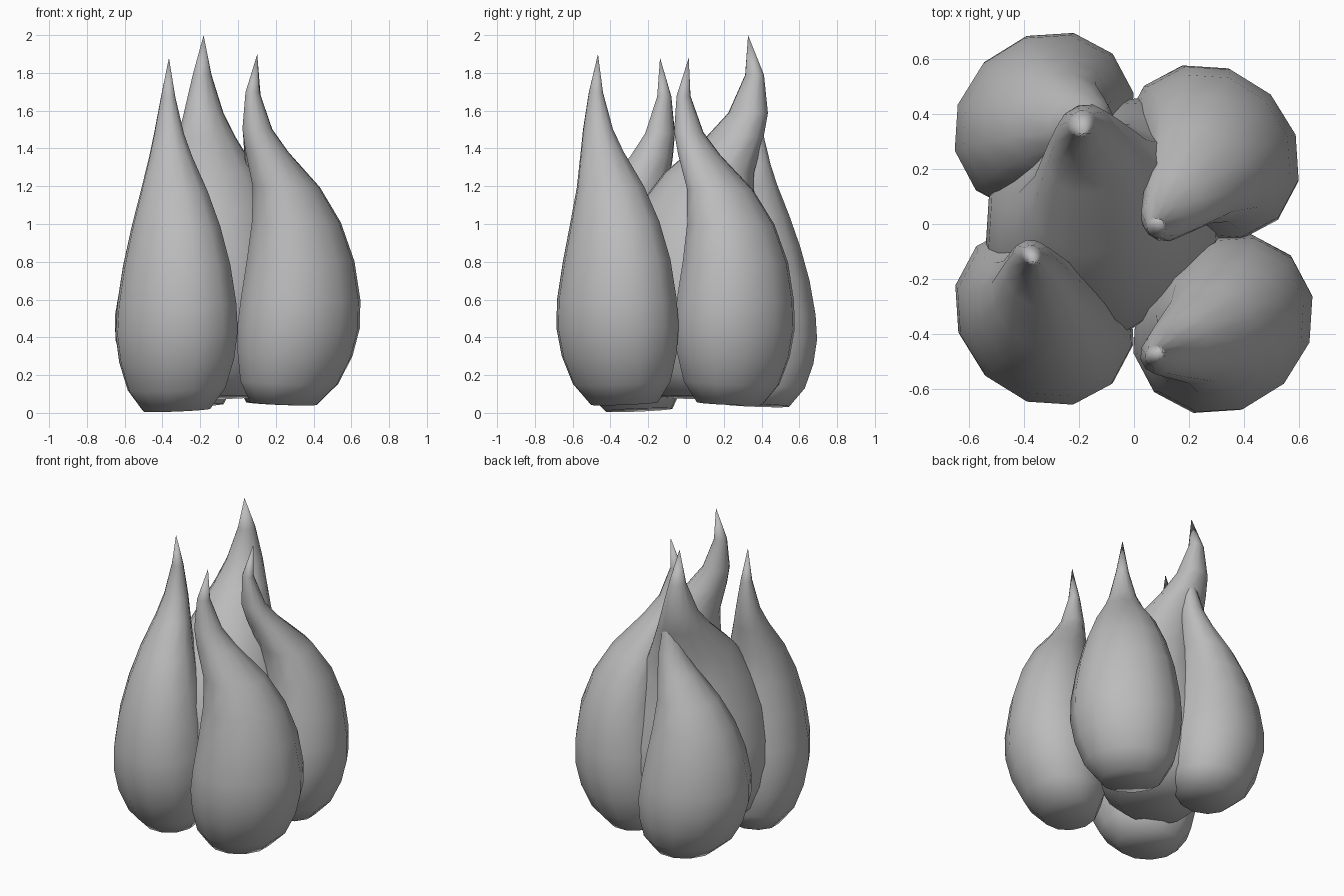
import bpy, bmesh, math
from mathutils import Vector

cube = bpy.data.objects.get("Cube")
if cube:
    bpy.data.objects.remove(cube, do_unlink=True)

# Single grey material
grey = bpy.data.materials.new("grey")
grey.use_nodes = True
colour = (0.5, 0.5, 0.5, 1)
grey.diffuse_color = colour
grey.node_tree.nodes["Principled BSDF"].inputs["Base Color"].default_value = colour

SIDES = 12
# Bulb profile: height fraction, radius, share of the foot shift, share of the lean
RINGS = [
    (0.0, 0.18, 1.0, 0.0), (0.06, 0.262, 0.67, 0.0), (0.14, 0.308, 0.33, 0.0),
    (0.22, 0.328, 0.12, 0.0), (0.30, 0.32, 0.0, 0.0), (0.41, 0.288, 0.0, 0.0),
    (0.52, 0.238, 0.0, 0.09), (0.62, 0.18, 0.0, 0.30), (0.72, 0.115, 0.0, 0.70),
    (0.785, 0.08, 0.0, 0.90), (0.89, 0.038, 0.0, 1.0),
]
TIP_LEAN = 0.9
ACROSS, THROUGH = 1.07, 0.94


def petal(name, centre, lean, foot, outward, bottom, top, width=1.0):
    """Oval teardrop, thinnest along its outward direction, with a bent neck."""
    centre, lean, foot = Vector(centre), Vector(lean), Vector(foot)
    angle = math.radians(outward)
    out = Vector((math.cos(angle), math.sin(angle)))
    side = Vector((-out.y, out.x))
    bm = bmesh.new()
    loops = []
    for t, radius, foot_share, lean_share in RINGS:
        mid = centre + foot * foot_share + lean * lean_share
        loop = []
        for i in range(SIDES):
            a = math.tau * i / SIDES
            p = mid + width * radius * (out * THROUGH * math.cos(a)
                                        + side * ACROSS * math.sin(a))
            # the lower end tips up slightly on the inner side
            rise = -0.06 * radius * math.cos(a) * (1 - t)
            loop.append(bm.verts.new((p.x, p.y, bottom + t * (top - bottom) + rise)))
        loops.append(loop)
    tip = centre + lean * TIP_LEAN
    point = bm.verts.new((tip.x, tip.y, top))
    bm.faces.new(loops[0][::-1])
    for i in range(SIDES):
        j = (i + 1) % SIDES
        for low, high in zip(loops, loops[1:]):
            bm.faces.new((low[i], low[j], high[j], high[i]))
        bm.faces.new((loops[-1][i], loops[-1][j], point))
    for face in bm.faces:
        face.smooth = True
    mesh = bpy.data.meshes.new(name)
    bm.to_mesh(mesh)
    bm.free()
    mesh.materials.append(grey)
    bpy.context.collection.objects.link(bpy.data.objects.new(name, mesh))


# Four outer petals around a wider, taller middle one
petal("front_right_petal", (-0.325, -0.34), (-0.045, 0.225), (0, 0.09), 225, 0.015, 1.88)
petal("front_left_petal", (0.332, -0.367), (-0.255, -0.11), (-0.09, 0.04), -45, 0.05, 1.9)
petal("back_left_petal", (0.288, 0.262), (-0.205, -0.275), (-0.07, -0.03), 45, 0.05, 1.88, 0.98)
petal("back_right_petal", (-0.335, 0.37), (0.2, 0.0), (0.08, 0.0), 135, 0.04, 1.66)
petal("middle_petal", (-0.11, 0.02), (-0.08, 0.343), (0, 0.05), 135, 0.08, 2.0, 1.33)
